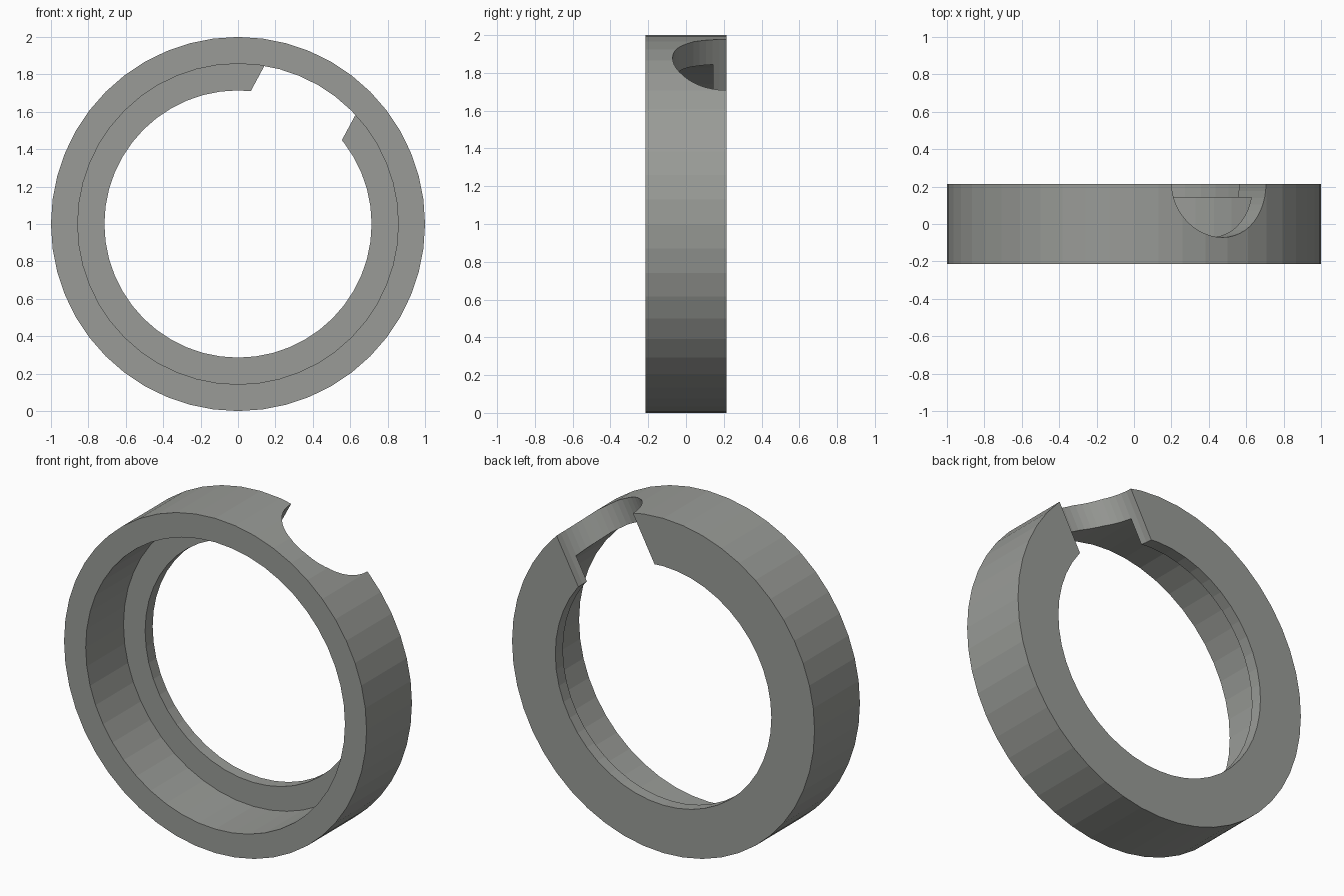
import bpy, bmesh, math
from mathutils import Vector, Matrix

if "Cube" in bpy.data.objects:
    bpy.data.objects.remove(bpy.data.objects["Cube"])

U = 1 / 7            # design unit: outer radius is 7 units
SEG = 48

grey = bpy.data.materials.new("warm grey")
grey.diffuse_color = (0.32, 0.33, 0.31, 1)
grey.use_nodes = True
grey.node_tree.nodes["Principled BSDF"].inputs["Base Color"].default_value = grey.diffuse_color


def make_object(name, bm):
    bmesh.ops.recalc_face_normals(bm, faces=bm.faces[:])
    me = bpy.data.meshes.new(name)
    bm.to_mesh(me)
    bm.free()
    me.materials.append(grey)
    ob = bpy.data.objects.new(name, me)
    bpy.context.collection.objects.link(ob)
    return ob


# Ring: stepped (radius, y) profile revolved about the y axis
profile = [(7, -1.5), (7, 1.5), (5, 1.5), (5, 1.0), (6, 1.0), (6, -1.5)]
bm = bmesh.new()
loops = []
for i in range(SEG):
    a = 2 * math.pi * i / SEG
    loops.append([bm.verts.new((r * U * math.cos(a), y * U, 1 + r * U * math.sin(a)))
                  for r, y in profile])
n = len(profile)
for i in range(SEG):
    p, q = loops[i], loops[(i + 1) % SEG]
    for j in range(n):
        k = (j + 1) % n
        bm.faces.new((p[j], p[k], q[k], q[j]))
ring = make_object("ring", bm)

# Notch cutter: radial cylinder centred on the back rim
ang = math.radians(61.7)
d = Vector((math.cos(ang), 0, math.sin(ang)))
centre = Vector((0, 1.5 * U, 1)) + d * 0.9
bm = bmesh.new()
bmesh.ops.create_cone(bm, cap_ends=True, segments=SEG, radius1=2 * U, radius2=2 * U, depth=0.8,
                      matrix=Matrix.Translation(centre) @ Matrix.Rotation(math.pi / 2 - ang, 4, 'Y'))
cutter = make_object("notch_cutter", bm)
cutter.hide_render = True

# Cut the notch and drop the helper
mod = ring.modifiers.new("notch", 'BOOLEAN')
mod.operation = 'DIFFERENCE'
mod.solver = 'EXACT'
mod.object = cutter
bpy.context.view_layer.objects.active = ring
ring.select_set(True)
bpy.ops.object.modifier_apply(modifier=mod.name)
bpy.data.objects.remove(cutter, do_unlink=True)
